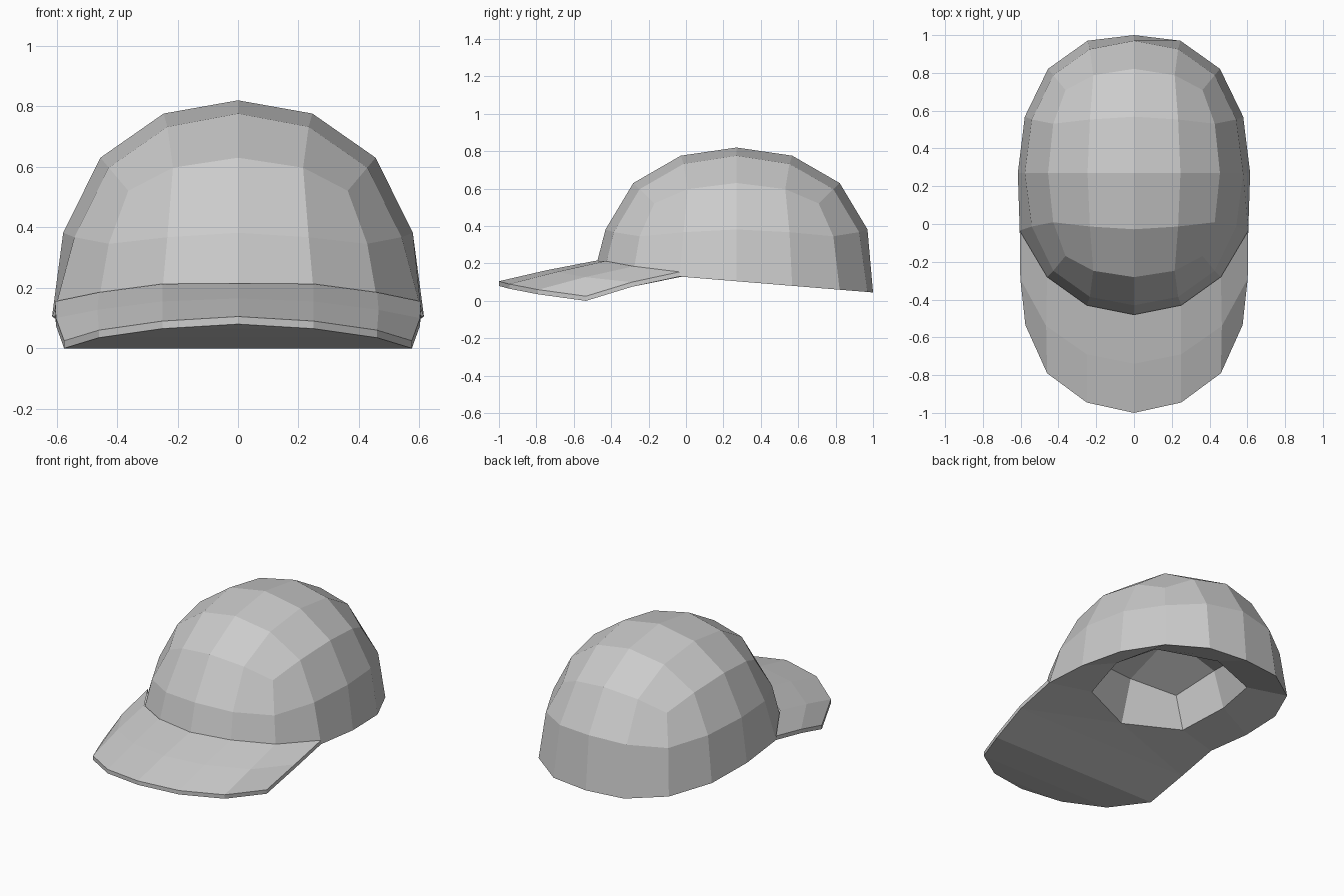
import bpy, bmesh

if "Cube" in bpy.data.objects:
    bpy.data.objects.remove(bpy.data.objects["Cube"])


def make_object(name, bm):
    bmesh.ops.recalc_face_normals(bm, faces=bm.faces)
    mesh = bpy.data.meshes.new(name)
    bm.to_mesh(mesh)
    bm.free()
    obj = bpy.data.objects.new(name, mesh)
    bpy.context.collection.objects.link(obj)
    return obj


# Half profiles shared by crown and brim: seam, middle row, outer edge
seam = [(0, -.48, .215), (.25, -.43, .213), (.46, -.28, .185), (.605, -.035, .155)]
middle = [(0, -.74, .165), (.25, -.69, .155), (.465, -.54, .127), (.602, -.29, .10)]
outer = [(0, -1, .105), (.25, -.945, .09), (.46, -.79, .06), (.575, -.535, .025)]
cavity_front = [(0, -.11, .12), (.34, .03, .14)]
THICK = .025

# Crown: upper half of a rounded cube, four faces per side
ROUND = {(0, 0): (0, 0, 1), (0, 1): (0, .40, .94), (0, 2): (0, .74, .74),
         (1, 1): (.38, .38, .88), (1, 2): (.35, .695, .695), (2, 2): (.59, .59, .59)}
SEAM_KEYS = [(0, -2), (1, -2), (2, -2), (2, -1)]


def crown_point(i, j, k):
    sign = -1 if i < 0 else 1
    if k == 0 and (abs(i), j) in SEAM_KEYS:  # front rim follows the brim
        x, y, z = seam[SEAM_KEYS.index((abs(i), j))]
        return sign * x, y, z - THICK
    order = sorted(abs(c) for c in (i, j, k))
    shape = ROUND[(order[0], order[1])]
    n = [shape[order.index(abs(c))] * (1 if c >= 0 else -1) for c in (i, j, k)]
    x, y, z = .615 * n[0], .27 + .745 * n[1], .09 + .73 * n[2]
    if k == 0:  # sloping rim at the back
        y = min(y, 1)
        z = .127 - .082 * y
    return x, y, z


bm = bmesh.new()
verts = {}


def v(*key):
    if key not in verts:
        verts[key] = bm.verts.new(crown_point(*key))
    return verts[key]


for i in range(-2, 2):
    for j in range(-2, 2):
        bm.faces.new((v(i, j, 2), v(i + 1, j, 2), v(i + 1, j + 1, 2), v(i, j + 1, 2)))
# Square path round the cube, starting at the front centre
path = [(0, -2), (1, -2), (2, -2), (2, -1), (2, 0), (2, 1), (2, 2), (1, 2)]
path += [(-a, -b) for a, b in path]
for n in range(16):
    a, b = path[n], path[(n + 1) % 16]
    for k in (0, 1):
        bm.faces.new((v(*a, k), v(*b, k), v(*b, k + 1), v(*a, k + 1)))


# Coarse inner cavity, joined to the rim by a wide underside
def ring(pts):
    full = pts + [(-x, y, z) for x, y, z in pts[-2:0:-1]]
    return [bm.verts.new(p) for p in full]


low = ring(cavity_front + [(.40, .32, .18), (.34, .60, .17), (0, .75, .15)])
high = ring([(0, -.03, .38), (.29, .03, .35), (.33, .32, .40), (.28, .58, .35), (0, .66, .38)])
top = bm.verts.new((0, .32, .50))
for n in range(8):
    m = (n + 1) % 8
    bm.faces.new((low[n], low[m], high[m], high[n]))
    if n % 2:
        bm.faces.new((top, high[m - 2], high[m - 1], high[m]))
    if n not in (0, 7):  # the front is closed by the brim
        rim = [path[(2 * n + s) % 16] for s in range(3)]
        rim = [p for p in rim if p != (2, -2) and p != (-2, -2)]
        bm.faces.new([v(*p, 0) for p in rim] + [low[m], low[n]])
make_object("crown", bm)

# Brim: curved top, flat strips spanning side to side underneath
bm = bmesh.new()


def row(half, drop=0):
    pts = [(-x, y, z) for x, y, z in half[:0:-1]] + half
    return [bm.verts.new((x, y, z - drop)) for x, y, z in pts]


rows = [row(h) for h in (seam, middle, outer)]
for r, s in zip(rows, rows[1:]):
    for c in range(6):
        bm.faces.new((r[c], r[c + 1], s[c + 1], s[c]))
# Underside outline: left seam end, round the front, to right seam end
edge = [rows[0][0], rows[1][0]] + rows[2] + [rows[1][6], rows[0][6]]
under = [bm.verts.new((e.co.x, e.co.y, e.co.z - THICK)) for e in edge]
for n in range(len(edge) - 1):
    bm.faces.new((edge[n], edge[n + 1], under[n + 1], under[n]))
for n in (1, 2, 3):
    bm.faces.new((under[n], under[n + 1], under[9 - n], under[10 - n]))
bm.faces.new(under[4:7])
# Last strip meets the front edge of the cavity
front = [bm.verts.new(p) for p in
         [(-.34, .03, .14), cavity_front[0], cavity_front[1]]]
bm.faces.new((under[0], under[1], front[1], front[0]))
bm.faces.new((under[1], under[9], front[1]))
bm.faces.new((under[9], under[10], front[2], front[1]))
make_object("brim", bm)
